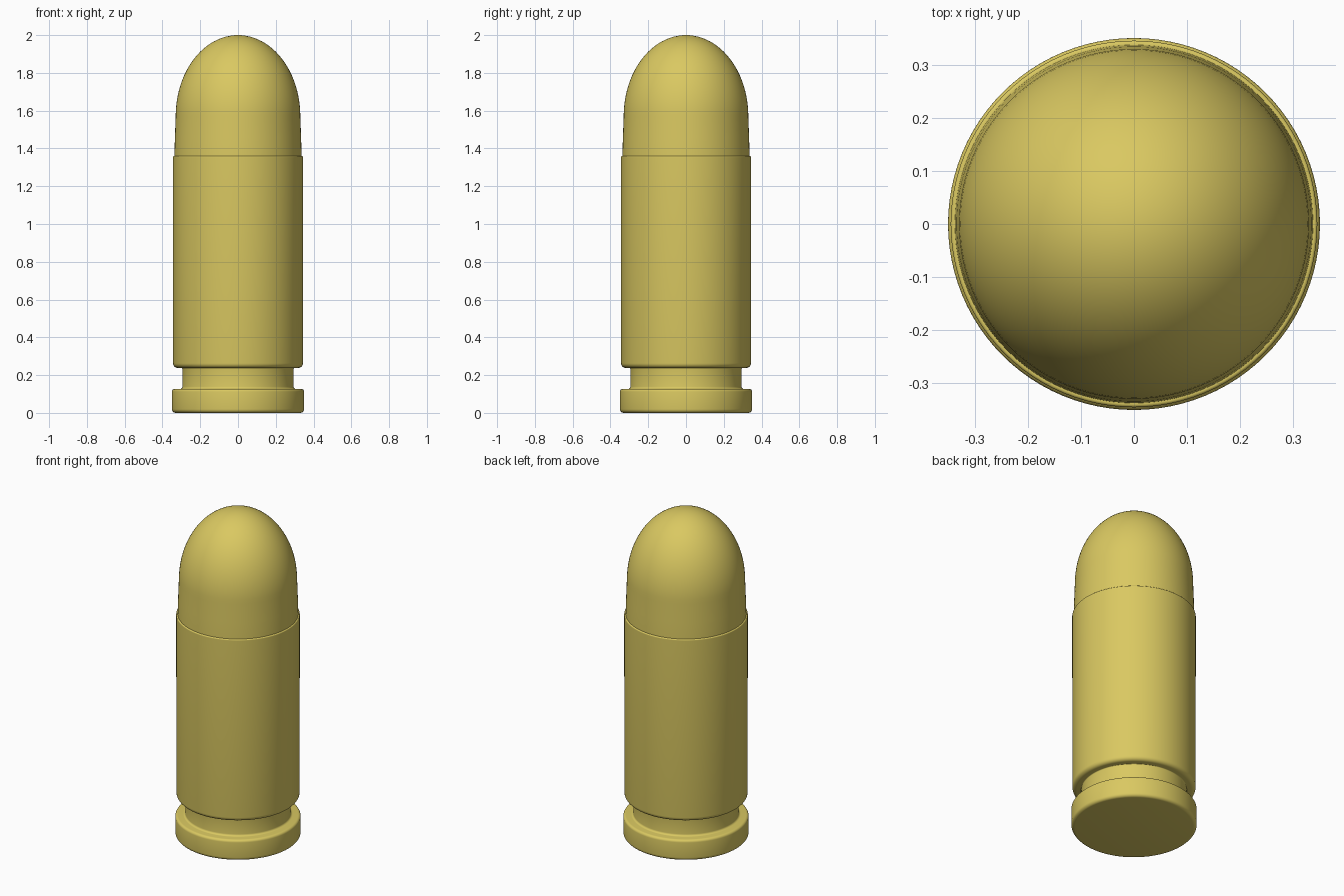
import bpy, bmesh, math

if "Cube" in bpy.data.objects:
    bpy.data.objects.remove(bpy.data.objects["Cube"])

SEGMENTS = 96

# Shared brass material
brass = bpy.data.materials.new("brass")
brass.diffuse_color = (0.70, 0.58, 0.12, 1)
brass.use_nodes = True
brass.node_tree.nodes["Principled BSDF"].inputs["Base Color"].default_value = brass.diffuse_color


def lathe(name, profile):
    """Spin a (radius, z) profile that starts and ends on the z axis."""
    bm = bmesh.new()
    verts = [bm.verts.new((r, 0, z)) for r, z in profile]
    edges = [bm.edges.new(pair) for pair in zip(verts, verts[1:])]
    bmesh.ops.spin(bm, geom=verts + edges, cent=(0, 0, 0), axis=(0, 0, 1),
                   angle=math.tau, steps=SEGMENTS)
    bmesh.ops.remove_doubles(bm, verts=bm.verts, dist=1e-5)
    bmesh.ops.recalc_face_normals(bm, faces=bm.faces)
    mesh = bpy.data.meshes.new(name)
    bm.to_mesh(mesh)
    bm.free()
    obj = bpy.data.objects.new(name, mesh)
    bpy.context.collection.objects.link(obj)
    mesh.materials.append(brass)
    bpy.ops.object.select_all(action='DESELECT')
    obj.select_set(True)
    bpy.context.view_layer.objects.active = obj
    bpy.ops.object.shade_smooth_by_angle(angle=math.radians(35))
    return obj


def fillet(r, z, radius, start, end, steps=5):
    """Arc of profile points around (r, z), angles in degrees."""
    points = []
    for i in range(steps + 1):
        a = math.radians(start + (end - start) * i / steps)
        points.append((r + radius * math.cos(a), z + radius * math.sin(a)))
    return points


# Casing: rounded rim, extractor groove, straight wall and mouth lip
casing = [(0, 0)]
casing += fillet(0.33, 0.02, 0.02, -90, 0)
casing += fillet(0.335, 0.112, 0.015, 0, 90)
casing += fillet(0.306, 0.139, 0.012, 270, 180)
casing += fillet(0.299, 0.233, 0.005, 180, 90)
casing += fillet(0.319, 0.263, 0.025, -90, 0)
casing += [(0.345, 1.352)] + fillet(0.339, 1.354, 0.006, 0, 90) + [(0, 1.36)]
lathe("casing", casing)

# Projectile: slight taper, then an elliptical nose
nose = [(0, 1.34), (0.337, 1.34), (0.337, 1.36), (0.334, 1.46)]
for i in range(25):
    a = math.pi / 2 * i / 24
    nose.append((0.33 * math.cos(a), 1.57 + 0.43 * math.sin(a)))
nose[-1] = (0, 2)
lathe("projectile", nose)
